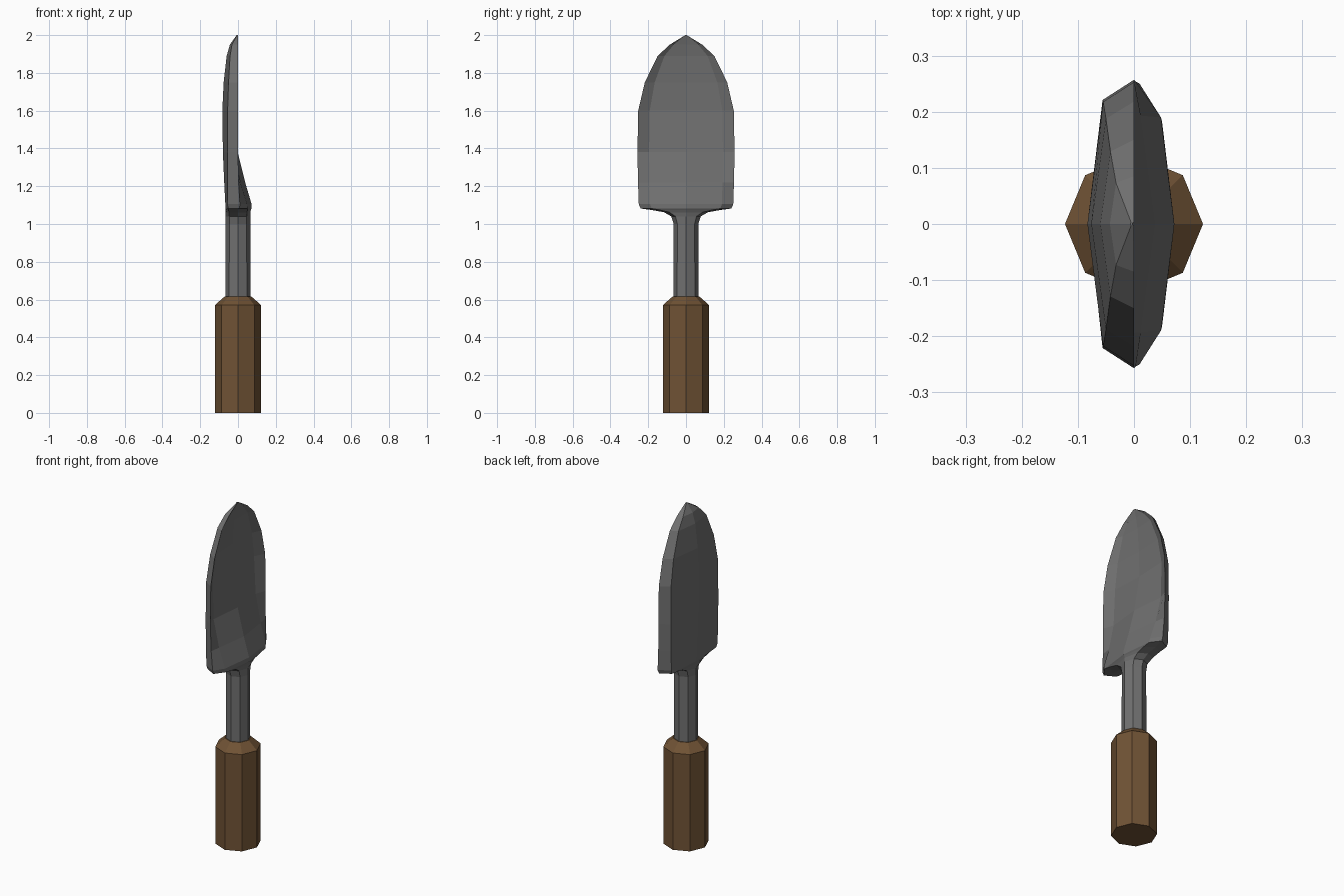
import bpy, bmesh, math

if "Cube" in bpy.data.objects:
    bpy.data.objects.remove(bpy.data.objects["Cube"])


def loft(name, rings):
    """Skin a closed mesh through rings of equal point count, lowest first."""
    bm = bmesh.new()
    loops = [[bm.verts.new(p) for p in ring] for ring in rings]
    n = len(loops[0])
    for a, b in zip(loops, loops[1:]):
        for i in range(n):
            j = (i + 1) % n
            bm.faces.new((a[i], a[j], b[j], b[i]))
    bm.faces.new(loops[0][::-1])
    bm.faces.new(loops[-1])
    bmesh.ops.recalc_face_normals(bm, faces=bm.faces)
    mesh = bpy.data.meshes.new(name)
    bm.to_mesh(mesh)
    bm.free()
    obj = bpy.data.objects.new(name, mesh)
    bpy.context.collection.objects.link(obj)
    return obj


def octagon(r, z):
    return [(r * math.cos(i * math.pi / 4), r * math.sin(i * math.pi / 4), z)
            for i in range(8)]


def section(z, w, edge, front_mid, front, back_mid, back):
    """Eight-point scoop section: hollow side +x, rounded back -x."""
    f = 0.71 if z < 1.05 else 0.76
    b = 0.71 if z < 1.05 else 0.86
    return [(front, 0, z), (front_mid, f * w, z), (edge, w, z),
            (back_mid, b * w, z), (back, 0, z), (back_mid, -b * w, z),
            (edge, -w, z), (front_mid, -f * w, z)]


# Wooden grip with chamfered top
handle = loft("handle", [octagon(0.123, 0), octagon(0.123, 0.57), octagon(0.07, 0.617)])
wood = bpy.data.materials.new("wood")
wood.diffuse_color = (0.16, 0.085, 0.035, 1)
wood.use_nodes = True
wood.node_tree.nodes["Principled BSDF"].inputs["Base Color"].default_value = wood.diffuse_color
handle.data.materials.append(wood)

# Metal shank flaring into the scooped blade
profile = [
    (1.04, 0.078, 0, 0.046, 0.065, -0.046, -0.066),
    (1.062, 0.115, 0, 0.048, 0.066, -0.048, -0.066),
    (1.074, 0.18, 0, 0.05, 0.068, -0.05, -0.066),
    (1.082, 0.24, 0.008, 0.05, 0.072, -0.053, -0.066),
    (1.105, 0.25, 0.01, 0.048, 0.072, -0.055, -0.067),
    (1.22, 0.254, 0.003, 0.012, 0.038, -0.056, -0.073),
    (1.38, 0.257, 0, -0.022, -0.002, -0.056, -0.08),
    (1.60, 0.253, 0, -0.03, -0.038, -0.055, -0.083),
    (1.75, 0.218, 0, -0.026, -0.034, -0.05, -0.076),
    (1.89, 0.15, 0, -0.018, -0.024, -0.042, -0.06),
    (1.95, 0.085, 0, -0.01, -0.014, -0.032, -0.043),
    (2.0, 0.003, 0, -0.002, -0.003, -0.005, -0.007),
]
blade = loft("blade", [octagon(0.066, 0.6), octagon(0.065, 1.0)]
             + [section(*p) for p in profile])
steel = bpy.data.materials.new("steel")
steel.diffuse_color = (0.16, 0.16, 0.16, 1)
steel.use_nodes = True
steel.node_tree.nodes["Principled BSDF"].inputs["Base Color"].default_value = steel.diffuse_color
blade.data.materials.append(steel)
